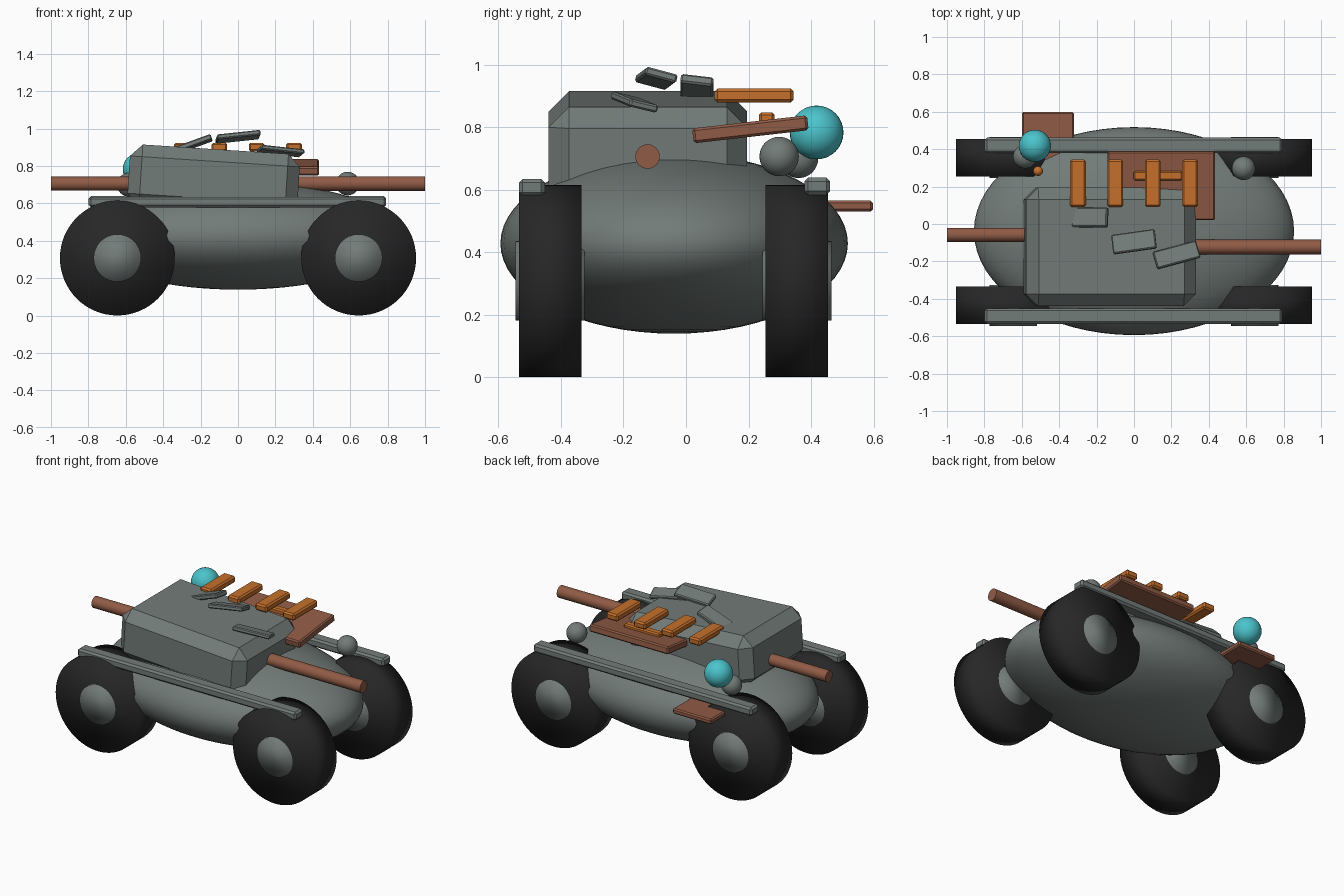
import bpy
import bmesh
from math import radians, pi
from mathutils import Matrix

cube = bpy.data.objects.get("Cube")
if cube:
    bpy.data.objects.remove(cube, do_unlink=True)


def material(name, rgb):
    mat = bpy.data.materials.new(name)
    mat.use_nodes = True
    mat.diffuse_color = (*rgb, 1)
    bsdf = mat.node_tree.nodes["Principled BSDF"]
    bsdf.inputs["Base Color"].default_value = (*rgb, 1)
    bsdf.inputs["Roughness"].default_value = 0.7
    return mat


GREY = material("grey_green_metal", (0.17, 0.20, 0.19))
BLACK = material("black_rubber", (0.02, 0.02, 0.02))
BROWN = material("rust_brown", (0.28, 0.105, 0.06))
ORANGE = material("orange_paint", (0.56, 0.16, 0.025))
CYAN = material("cyan_glass", (0.07, 0.55, 0.60))


def finish(name, bm, mat, loc, rot=(0, 0, 0), smooth=False):
    mesh = bpy.data.meshes.new(name)
    for face in bm.faces:
        face.smooth = smooth
    bm.to_mesh(mesh)
    bm.free()
    mesh.materials.append(mat)
    obj = bpy.data.objects.new(name, mesh)
    obj.location = loc
    obj.rotation_euler = [radians(a) for a in rot]
    bpy.context.collection.objects.link(obj)
    return obj


def box(name, mat, loc, size, rot=(0, 0, 0), chamfer=0.008):
    bm = bmesh.new()
    bmesh.ops.create_cube(bm, size=1, matrix=Matrix.Diagonal((*size, 1)))
    bmesh.ops.bevel(bm, geom=bm.edges[:], offset=chamfer, segments=1,
                    affect='EDGES', profile=0.5)
    return finish(name, bm, mat, loc, rot)


def ball(name, mat, loc, radii, segments=32):
    bm = bmesh.new()
    bmesh.ops.create_uvsphere(bm, u_segments=segments, v_segments=segments // 2,
                              radius=1, matrix=Matrix.Diagonal((*radii, 1)))
    return finish(name, bm, mat, loc, smooth=True)


def cylinder(name, mat, loc, radius, length, axis, segments=48):
    turn = Matrix.Rotation(pi / 2, 4, 'X' if axis == 'Y' else 'Y')
    bm = bmesh.new()
    bmesh.ops.create_cone(bm, cap_ends=True, segments=segments, radius1=radius,
                          radius2=radius, depth=length, matrix=turn)
    return finish(name, bm, mat, loc, smooth=True)


# Rounded hull
ball("hull", GREY, (0, -0.038, 0.428), (0.856, 0.556, 0.289), 64)

# Tilted upper cabin with chamfered edges
box("cabin", GREY, (-0.13, -0.122, 0.725), (0.91, 0.635, 0.33),
    (0, 3.7, 0), 0.065)

# Wheels, hubs and side rails
for end, y, rail_y, rail_z in (("front", -0.435, -0.493, 0.607),
                               ("back", 0.355, 0.42, 0.611)):
    for side, x in (("right", -0.645), ("left", 0.645)):
        cylinder(f"{end}_{side}_wheel", BLACK, (x, y, 0.308), 0.307, 0.2, 'Y', 64)
        cylinder(f"{end}_{side}_hub", GREY, (x, y, 0.308), 0.127, 0.22, 'Y')
    box(f"{end}_rail", GREY, (-0.003, rail_y, rail_z), (1.59, 0.083, 0.055),
        chamfer=0.012)

# Side rods
for name, x, y, radius in (("right_rod", -0.7, -0.058, 0.037),
                           ("left_rod", 0.6, -0.123, 0.039)):
    length = 2 * (1 - abs(x))
    rod = cylinder(name, BROWN, (x, y, 0.706), radius, length, 'X', 24)
    for poly in rod.data.polygons:
        poly.use_smooth = len(poly.vertices) == 4

# Domes and lamps
ball("cyan_lamp", CYAN, (-0.53, 0.418, 0.783), (0.086,) * 3)
ball("left_dome", GREY, (0.586, 0.298, 0.706), (0.063,) * 3)
ball("right_dome", GREY, (-0.584, 0.36, 0.70), (0.063,) * 3)
ball("small_lamp", ORANGE, (-0.513, 0.283, 0.66), (0.026,) * 3, 24)

# Brown deck and rear step
box("rear_deck", BROWN, (0.145, 0.206, 0.793), (0.576, 0.37, 0.048), (6.5, 0, 0))
box("rear_step", BROWN, (-0.46, 0.468, 0.547), (0.28, 0.26, 0.035))

# Orange slats
for i in range(4):
    box(f"slat_{i + 1}", ORANGE, (-0.3 + 0.2 * i, 0.218, 0.901),
        (0.085, 0.253, 0.046), chamfer=0.01)
box("cross_slat", ORANGE, (0.128, 0.258, 0.83), (0.26, 0.05, 0.035))

# Loose armour plates on the roof
plates = (((-0.235, 0.035, 0.918), (0.2, 0.105, 0.03), (-7, -20, 0)),
          ((0.0, -0.095, 0.956), (0.235, 0.105, 0.027), (-15, -6, 8)),
          ((0.228, -0.165, 0.88), (0.24, 0.095, 0.025), (-13, 6, 15)))
for i, (loc, size, rot) in enumerate(plates):
    box(f"roof_plate_{i + 1}", GREY, loc, size, rot, 0.006)
